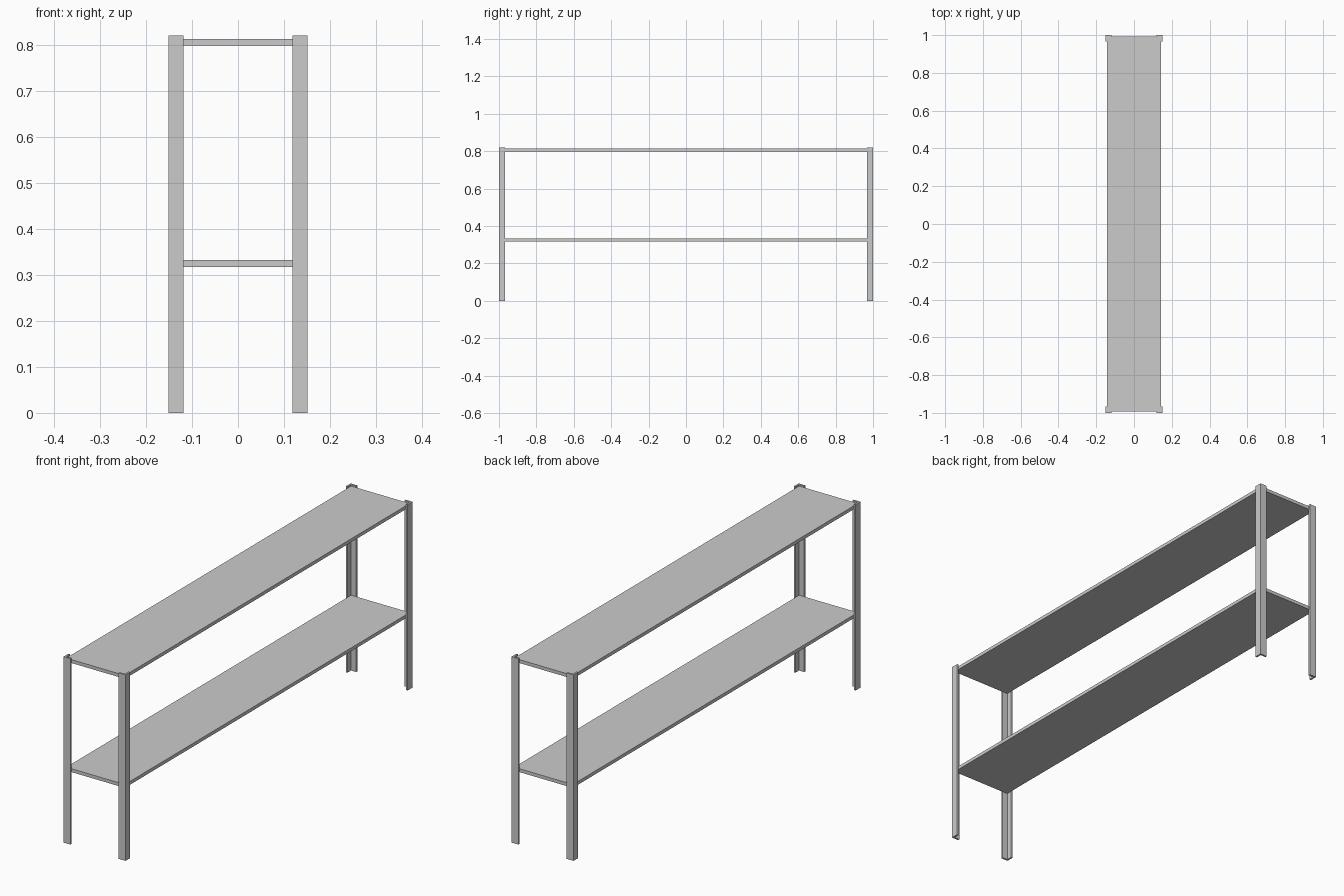
import bpy, bmesh

if "Cube" in bpy.data.objects:
    bpy.data.objects.remove(bpy.data.objects["Cube"])

HX, HY, H = 0.151, 1.0, 0.82   # half width, half length, height
W, T = 0.033, 0.008            # leg flange width and thickness


def extrude(name, profile, z0, z1):
    """Closed prism from an xy outline."""
    bm = bmesh.new()
    face = bm.faces.new([bm.verts.new((x, y, z0)) for x, y in profile])
    ext = bmesh.ops.extrude_face_region(bm, geom=[face])
    top = [v for v in ext["geom"] if isinstance(v, bmesh.types.BMVert)]
    bmesh.ops.translate(bm, verts=top, vec=(0, 0, z1 - z0))
    bmesh.ops.recalc_face_normals(bm, faces=bm.faces)
    me = bpy.data.meshes.new(name)
    bm.to_mesh(me)
    bm.free()
    ob = bpy.data.objects.new(name, me)
    bpy.context.collection.objects.link(ob)
    return ob


# L-section corner legs, open side facing inwards
for side, sx in (("left", -1), ("right", 1)):
    for end, sy in (("front", -1), ("back", 1)):
        angle = [(0, 0), (W, 0), (W, T), (T, T), (T, W), (0, W)]
        outline = [(sx * (HX - u), sy * (HY - v)) for u, v in angle]
        extrude(f"{end}_{side}_leg", outline, 0, H)

# Two flat shelves seated inside the legs
sx, sy = HX - T, HY - T + 0.001
board = [(-sx, -sy), (sx, -sy), (sx, sy), (-sx, sy)]
for name, z in (("lower_shelf", 0.317), ("upper_shelf", 0.798)):
    extrude(name, board, z, z + 0.015)
